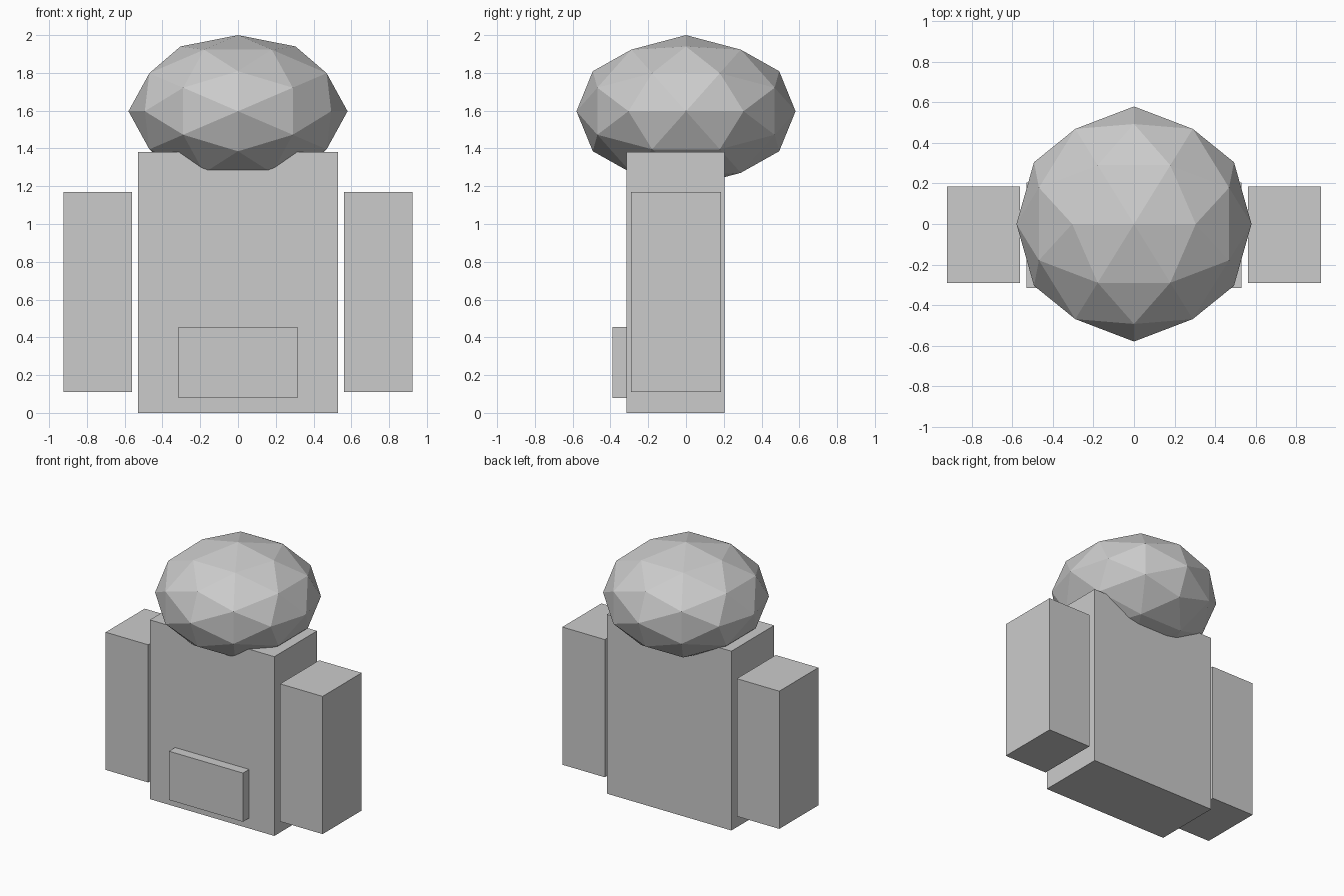
import bpy, bmesh
from itertools import product
from mathutils import Vector

if "Cube" in bpy.data.objects:
    bpy.data.objects.remove(bpy.data.objects["Cube"])


def finish(name, bm):
    bmesh.ops.recalc_face_normals(bm, faces=bm.faces)
    mesh = bpy.data.meshes.new(name)
    bm.to_mesh(mesh)
    bm.free()
    obj = bpy.data.objects.new(name, mesh)
    bpy.context.collection.objects.link(obj)
    return obj


def box(name, x, y, z):
    """Axis-aligned box from (min, max) ranges."""
    bm = bmesh.new()
    bmesh.ops.create_cube(bm, size=1)
    for v in bm.verts:
        v.co = [r[0] if c < 0 else r[1] for c, r in zip(v.co, (x, y, z))]
    return finish(name, bm)


def faceted_ball(name, centre, radii):
    """80-sided icosphere with edge midpoints lying on the axes."""
    bm = bmesh.new()
    phi = (1 + 5 ** 0.5) / 2
    points = set()
    for a, b, c in ((phi, 1, 0), (phi, 0, 0), (phi / 2, phi * phi / 2, 0.5)):
        for sx, sy, sz in product((-1, 1), repeat=3):
            p = (a * sx, b * sy, c * sz)
            for k in range(3):
                unit = Vector(p[k:] + p[:k]).normalized()
                points.add(tuple(round(t, 5) + 0.0 for t in unit))
    for p in sorted(points):
        bm.verts.new([o + r * t for o, r, t in zip(centre, radii, p)])
    bmesh.ops.convex_hull(bm, input=bm.verts[:])
    return finish(name, bm)


# Torso
box("body", (-0.53, 0.53), (-0.315, 0.205), (0, 1.38))

# Arms hanging beside the torso
for side, name in ((-1, "left_arm"), (1, "right_arm")):
    box(name, sorted((side * 0.562, side * 0.924)), (-0.29, 0.185), (0.11, 1.17))

# Front pocket
box("pocket", (-0.315, 0.315), (-0.39, -0.30), (0.08, 0.455))

# Flattened head
faceted_ball("head", (0, 0, 1.597), (0.58, 0.58, 0.403))
